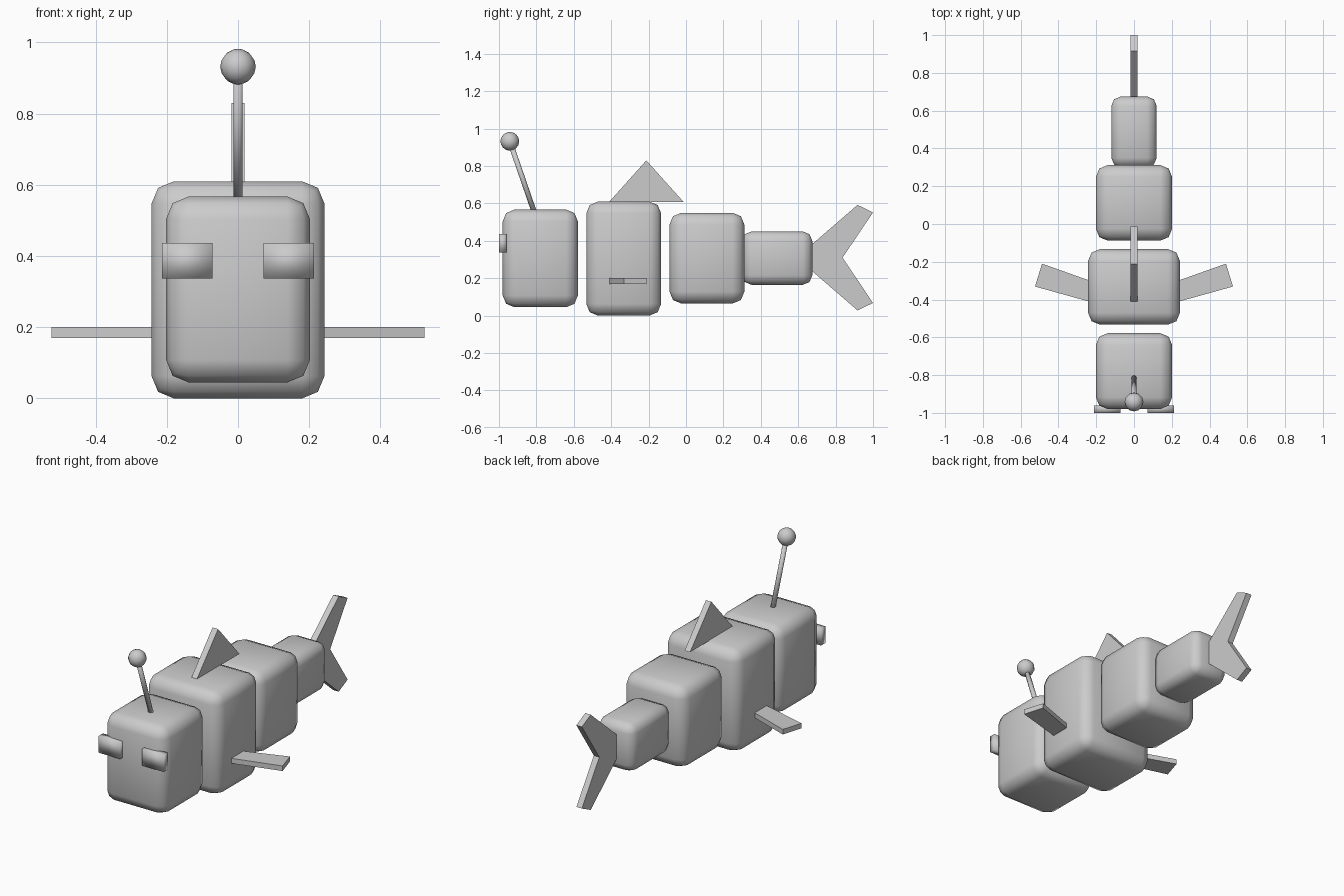
import bpy, bmesh
from mathutils import Vector

if "Cube" in bpy.data.objects:
    bpy.data.objects.remove(bpy.data.objects["Cube"])


def finish(name, bm, smooth=False):
    bmesh.ops.recalc_face_normals(bm, faces=bm.faces)
    me = bpy.data.meshes.new(name)
    bm.to_mesh(me)
    bm.free()
    for p in me.polygons:
        p.use_smooth = smooth
    ob = bpy.data.objects.new(name, me)
    bpy.context.collection.objects.link(ob)
    return ob


def box(name, lo, hi, bevel=0.0):
    lo, hi = Vector(lo), Vector(hi)
    bm = bmesh.new()
    bmesh.ops.create_cube(bm, size=1)
    for v in bm.verts:
        v.co = (lo + hi) / 2 + v.co * (hi - lo)
    ob = finish(name, bm, True)
    if bevel:
        m = ob.modifiers.new("rounding", 'BEVEL')
        m.width, m.segments = bevel, 2
    return ob


def plate(name, points, offset):
    # flat outline extruded along the offset vector
    bm = bmesh.new()
    face = bm.faces.new([bm.verts.new(p) for p in points])
    ext = bmesh.ops.extrude_face_region(bm, geom=[face], use_keep_orig=True)
    verts = [g for g in ext["geom"] if isinstance(g, bmesh.types.BMVert)]
    bmesh.ops.translate(bm, verts=verts, vec=offset)
    return finish(name, bm)


# Body segments: half width, y range, z range, rounding
for name, w, y0, y1, z0, z1, b in [
    ("head", 0.202, -0.98, -0.578, 0.045, 0.567, 0.063),
    ("chest", 0.243, -0.533, -0.133, 0.0, 0.61, 0.063),
    ("rear_body", 0.202, -0.088, 0.312, 0.065, 0.55, 0.063),
    ("tail_base", 0.12, 0.30, 0.675, 0.165, 0.45, 0.05),
]:
    box(name, (-w, y0, z0), (w, y1, z1), b)

# Upright fins
T = 0.018
tail = [(0.62, 0.335), (0.917, 0.592), (1.0, 0.552), (0.837, 0.31),
        (1.0, 0.068), (0.917, 0.028), (0.62, 0.285)]
dorsal = [(-0.412, 0.607), (-0.212, 0.83), (-0.012, 0.607)]
for name, pts in (("tail_fin", tail), ("dorsal_fin", dorsal)):
    plate(name, [(-T, y, z) for y, z in pts], (2 * T, 0, 0))

# Side fins and eyes, mirrored
side_fin = [(0.20, -0.312), (0.487, -0.21), (0.524, -0.331), (0.20, -0.421)]
for s, side in ((1, "right"), (-1, "left")):
    plate(side + "_fin", [(s * x, y, 0.17) for x, y in side_fin], (0, 0, 0.03))
    a, b = sorted((s * 0.072, s * 0.213))
    box(side + "_eye", (a, -1.0, 0.337), (b, -0.96, 0.436))

# Antenna rod and ball
base, tip = Vector((0, -0.812, 0.555)), Vector((0, -0.942, 0.932))
axis = tip - base
bm = bmesh.new()
bmesh.ops.create_cone(bm, cap_ends=True, segments=10, radius1=0.014,
                      radius2=0.014, depth=axis.length)
rod = finish("antenna_rod", bm, True)
rod.location = (base + tip) / 2
rod.rotation_euler = axis.to_track_quat('Z', 'Y').to_euler()

bm = bmesh.new()
bmesh.ops.create_uvsphere(bm, u_segments=12, v_segments=8, radius=0.05)
ball = finish("antenna_ball", bm, True)
ball.location = tip
ball.rotation_euler = rod.rotation_euler
